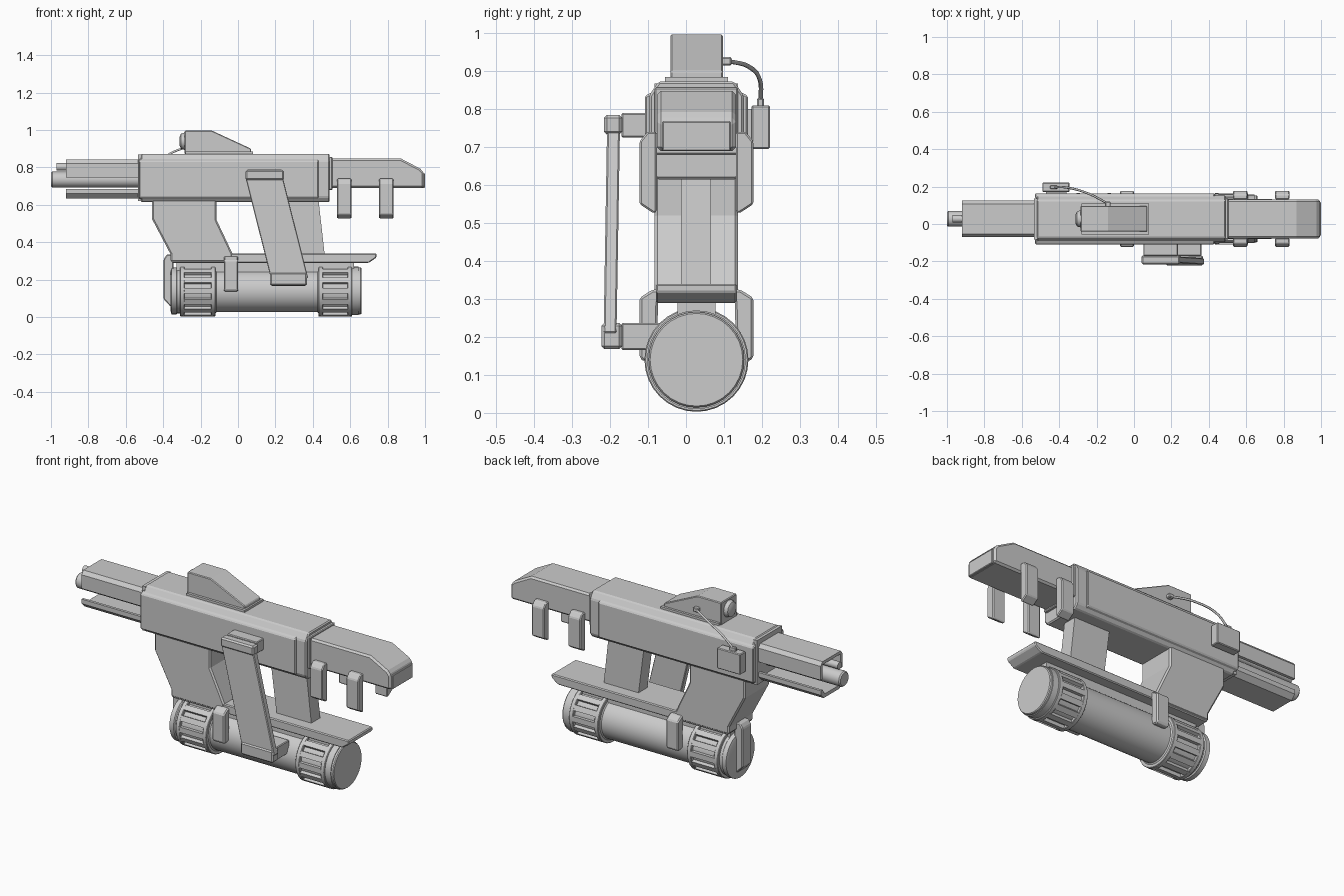
import bpy, bmesh, math
from mathutils import Matrix

C = 0.0275  # y of the long centre plane


def finish(name, bm, bevel=0, smooth=False):
    bmesh.ops.recalc_face_normals(bm, faces=bm.faces)
    me = bpy.data.meshes.new(name)
    bm.to_mesh(me)
    bm.free()
    ob = bpy.data.objects.new(name, me)
    bpy.context.collection.objects.link(ob)
    if bevel:
        m = ob.modifiers.new("edge", 'BEVEL')
        m.width, m.segments, m.limit_method = bevel, 1, 'ANGLE'
    if smooth:
        bpy.context.view_layer.objects.active = ob
        ob.select_set(True)
        bpy.ops.object.shade_smooth_by_angle(angle=math.radians(35))
        ob.select_set(False)
    return ob


def prism(name, pts, axis, a, b, bevel=0):
    """Extrude a profile: axis 'y' takes (x, z) points, axis 'x' takes (y, z)."""
    bm = bmesh.new()
    put = (lambda p, t: (p[0], t, p[1])) if axis == 'y' else (lambda p, t: (t, p[0], p[1]))
    lo = [bm.verts.new(put(p, a)) for p in pts]
    hi = [bm.verts.new(put(p, b)) for p in pts]
    bm.faces.new(lo)
    bm.faces.new(hi[::-1])
    for i in range(len(pts)):
        j = (i + 1) % len(pts)
        bm.faces.new((lo[i], lo[j], hi[j], hi[i]))
    return finish(name, bm, bevel)


def box(name, x0, x1, y0, y1, z0, z1, bevel=0):
    return prism(name, [(x0, z0), (x1, z0), (x1, z1), (x0, z1)], 'y', y0, y1, bevel)


def lathe(name, prof, y, z, n=32):
    """Revolve (x, radius) points round an axis parallel to x, with closed ends."""
    bm = bmesh.new()
    rings = [[bm.verts.new((x, y + r * math.cos(2 * math.pi * i / n), z + r * math.sin(2 * math.pi * i / n)))
              for i in range(n)] for x, r in prof]
    for p, q in zip(rings, rings[1:]):
        for i in range(n):
            j = (i + 1) % n
            bm.faces.new((p[i], p[j], q[j], q[i]))
    bm.faces.new(rings[0])
    bm.faces.new(rings[-1][::-1])
    return finish(name, bm, smooth=True)


def both(name, pts, x0, x1, bevel=0):
    """A (distance from centre plane, z) profile on both sides."""
    for side, s in (("front", -1), ("back", 1)):
        prism(f"{name}_{side}", [(C + s * d, z) for d, z in pts], 'x', x0, x1, bevel)


# Main receiver with chamfered top and raised side panels
half = [(0.105, 0.615), (0.125, 0.64), (0.125, 0.835), (0.1, 0.873)]
prism("receiver", [(C + d, z) for d, z in half] + [(C - d, z) for d, z in half[::-1]], 'x', -0.52, 0.49, 0.006)
both("side_panel", [(0.11, 0.63), (0.136, 0.64), (0.136, 0.835), (0.11, 0.848)], -0.53, 0.43, 0.005)
box("receiver_end_plate", -0.535, -0.515, C - 0.11, C + 0.11, 0.62, 0.868)

# Fore barrel housing
prism("fore_housing", [(0.48, 0.69), (0.995, 0.69), (0.995, 0.77), (0.975, 0.793), (0.87, 0.848), (0.48, 0.848)],
      'y', C - 0.104, C + 0.104, 0.01)
box("fore_collar", 0.47, 0.505, C - 0.11, C + 0.11, 0.68, 0.857, 0.004)
box("nose_face", 0.985, 1.0, C - 0.09, C + 0.09, 0.69, 0.768, 0.003)

# Rear barrel: open shroud, tubes and lower tray
prism("rear_shroud", [(C - 0.097, 0.745), (C - 0.097, 0.822), (C - 0.08, 0.842), (C + 0.08, 0.842),
      (C + 0.097, 0.822), (C + 0.097, 0.745), (C + 0.08, 0.745), (C + 0.08, 0.825), (C - 0.08, 0.825),
      (C - 0.08, 0.745)], 'x', -0.92, -0.52)
prism("rear_tray", [(C - 0.095, 0.685), (C - 0.095, 0.66), (C - 0.07, 0.635), (C + 0.07, 0.635), (C + 0.095, 0.66),
      (C + 0.095, 0.685), (C + 0.08, 0.685), (C + 0.06, 0.655), (C - 0.06, 0.655), (C - 0.08, 0.685)],
      'x', -0.92, -0.52)
lathe("rear_tube", [(-1, 0.036), (-0.993, 0.042), (-0.51, 0.042)], C, 0.735, 24)
lathe("rear_thin_tube", [(-0.97, 0.02), (-0.51, 0.02)], C, 0.803, 16)

# Sight with lens
prism("sight", [(-0.285, 0.87), (-0.285, 0.997), (-0.14, 0.997), (0.07, 0.9), (0.07, 0.87)], 'y', -0.041, 0.097, 0.004)
box("sight_base", -0.28, 0.08, -0.055, 0.11, 0.868, 0.885)
lathe("sight_lens", [(-0.312, 0.025), (-0.305, 0.04), (-0.28, 0.048)], C, 0.94, 24)

# Cable box and cable to the sight
box("cable_box_mount", -0.47, -0.36, 0.15, 0.178, 0.715, 0.8)
box("cable_box", -0.49, -0.345, 0.172, 0.221, 0.695, 0.81, 0.004)
box("cable_plug_low", -0.45, -0.41, 0.187, 0.206, 0.80, 0.83, 0.004)
box("cable_plug_high", -0.155, -0.125, 0.092, 0.12, 0.915, 0.938, 0.004)
cu = bpy.data.curves.new("cable", 'CURVE')
cu.dimensions, cu.bevel_depth, cu.bevel_resolution, cu.use_fill_caps = '3D', 0.006, 1, True
sp = cu.splines.new('BEZIER')
path = [(-0.14, 0.11, 0.927), (-0.25, 0.165, 0.912), (-0.36, 0.195, 0.875), (-0.43, 0.197, 0.82)]
sp.bezier_points.add(len(path) - 1)
for bp, co in zip(sp.bezier_points, path):
    bp.co = co
    bp.handle_left_type = bp.handle_right_type = 'AUTO'
bpy.context.collection.objects.link(bpy.data.objects.new("cable", cu))

# Rear grip, front post, deck
prism("rear_grip", [(-0.46, 0.63), (-0.46, 0.525), (-0.36, 0.335), (-0.36, 0.295), (-0.03, 0.295), (-0.03, 0.34),
      (-0.115, 0.52), (-0.115, 0.63)], 'y', C - 0.11, C + 0.11, 0.008)
prism("front_post", [(0.21, 0.63), (0.25, 0.32), (0.465, 0.32), (0.43, 0.63)], 'y', -0.013, 0.066)
prism("deck", [(-0.355, 0.29), (0.70, 0.29), (0.74, 0.318), (0.74, 0.34), (-0.355, 0.34)], 'y', C - 0.107, C + 0.107, 0.005)
box("deck_rail", -0.33, 0.62, C - 0.05, C + 0.05, 0.24, 0.295)

# Tank with slotted collars
TZ = 0.14
lathe("tank", [(-0.36, 0.11), (-0.355, 0.126), (-0.33, 0.126), (-0.325, 0.12), (-0.12, 0.12), (-0.115, 0.113),
      (0.425, 0.113), (0.43, 0.12), (0.61, 0.12), (0.615, 0.126), (0.655, 0.126), (0.66, 0.122)], C, TZ)
lathe("tank_cap", [(0.61, 0.13), (0.645, 0.13), (0.645, 0.125)], C, TZ)
for k, (x0, x1) in enumerate([(-0.31, -0.12), (0.43, 0.61)]):
    for e, (a, b) in enumerate([(x0, x0 + 0.025), (x1 - 0.025, x1)]):
        lathe(f"collar_ring_{k}_{e}", [(a, 0.115), (a, 0.134), (a + 0.003, 0.137), (b - 0.003, 0.137), (b, 0.134),
              (b, 0.115)], C, TZ)
    bm = bmesh.new()
    for i in range(14):
        m = Matrix.Translation(((x0 + x1) / 2, C, TZ)) @ Matrix.Rotation(2 * math.pi * (i + 0.5) / 14, 4, 'X') \
            @ Matrix.Translation((0, 0, 0.124)) @ Matrix.Diagonal((x1 - x0 - 0.03, 0.03, 0.024, 1))
        bmesh.ops.create_cube(bm, size=1, matrix=m)
    finish(f"collar_ribs_{k}", bm)

# Clips: paired under the fore housing, paired on the tank, one on the tank end
fore = [(0.104, 0.74), (0.13, 0.74), (0.15, 0.715), (0.15, 0.55), (0.112, 0.525), (0.104, 0.53)]
for i, x in enumerate((0.53, 0.755)):
    both(f"fore_clip_{i}", fore, x, x + 0.076, 0.006)
both("tank_clip", [(0.1, 0.325), (0.115, 0.325), (0.15, 0.303), (0.15, 0.145), (0.138, 0.135), (0.105, 0.145)],
     -0.075, 0.0, 0.006)
prism("tank_end_clip", [(-0.345, 0.335), (-0.38, 0.335), (-0.397, 0.31), (-0.397, 0.095), (-0.36, 0.055), (-0.345, 0.06)],
      'y', C - 0.04, C + 0.04, 0.005)

# Side carrying handle
bm = bmesh.new()
bmesh.ops.create_cube(bm, size=1)
for v in bm.verts:
    top = v.co.z > 0
    v.co = ((0.14 if top else 0.275) + v.co.x * 0.2,
            (-0.191 if top else -0.2) + v.co.y * 0.034, 0.745 if top else 0.21)
finish("handle_bar", bm, 0.004)
box("handle_top_block", 0.04, 0.245, -0.216, -0.168, 0.733, 0.785, 0.008)
box("handle_top_arm", 0.05, 0.235, -0.17, -0.1, 0.725, 0.79, 0.004)
box("handle_low_block", 0.17, 0.37, -0.223, -0.168, 0.168, 0.237, 0.008)
box("handle_low_arm", 0.18, 0.36, -0.17, -0.06, 0.165, 0.237, 0.004)
